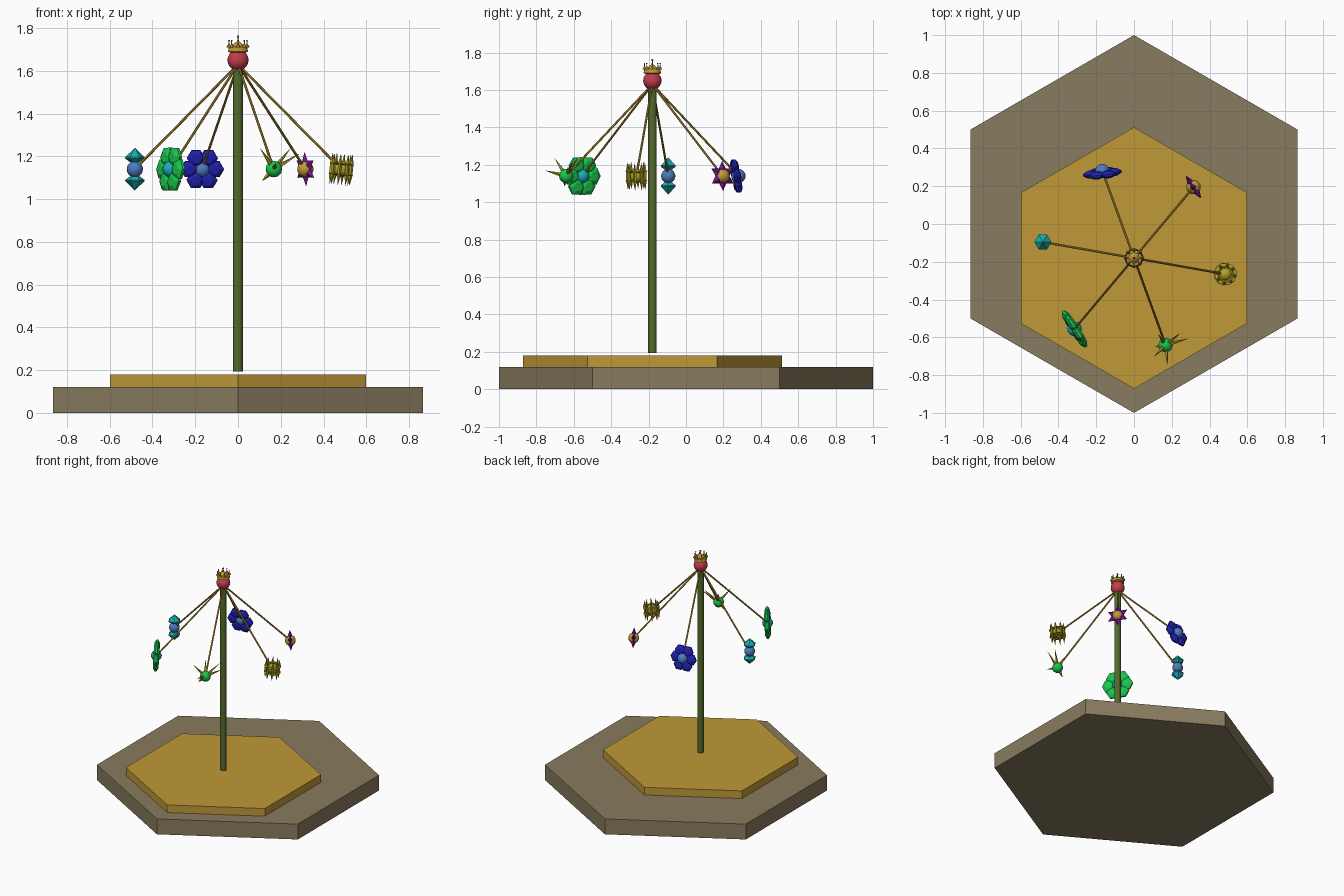
import bpy, bmesh, math
from mathutils import Matrix, Vector

if "Cube" in bpy.data.objects:
    bpy.data.objects.remove(bpy.data.objects["Cube"])

R = math.radians
T = Matrix.Translation
def rot(deg, axis):
    return Matrix.Rotation(R(deg), 4, axis)

def mat(name, *c):
    m = bpy.data.materials.new(name)
    m.diffuse_color = (*c, 1)
    m.use_nodes = True
    m.node_tree.nodes["Principled BSDF"].inputs["Base Color"].default_value = m.diffuse_color
    return m

TAUPE = mat("taupe stone", .25, .2, .115)
GOLD = mat("gold", .53, .32, .04)
OLIVE = mat("olive green", .09, .145, .025)
RED = mat("red", .55, .045, .075)
GREEN = mat("bright green", .01, .56, .075)
CYAN = mat("cyan", .01, .42, .45)
SKY = mat("mid blue", .075, .2, .52)
NAVY = mat("deep blue", .015, .015, .45)
PURPLE = mat("purple", .2, .005, .31)
YELLOW = mat("olive yellow", .45, .37, .02)

def finish(bm, name, m, smooth=False):
    bmesh.ops.recalc_face_normals(bm, faces=bm.faces)
    me = bpy.data.meshes.new(name)
    bm.to_mesh(me)
    bm.free()
    me.materials.append(m)
    for p in me.polygons:
        p.use_smooth = smooth
    o = bpy.data.objects.new(name, me)
    bpy.context.collection.objects.link(o)
    return o

def lathe(bm, profile, n, M=Matrix(), phase=0):
    """Revolve (radius, z) points around local z; zero radius makes a tip."""
    rings = []
    for r, z in profile:
        if r == 0:
            rings.append([bm.verts.new(M @ Vector((0, 0, z)))])
        else:
            rings.append([bm.verts.new(M @ Vector((r * math.cos(R(phase) + math.tau * i / n),
                          r * math.sin(R(phase) + math.tau * i / n), z))) for i in range(n)])
    for a, b in zip(rings, rings[1:]):
        for i in range(n):
            j = (i + 1) % n
            f = [a[i % len(a)], a[j % len(a)], b[j % len(b)], b[i % len(b)]]
            bm.faces.new(list(dict.fromkeys(f)))
    for ring in (rings[0], rings[-1]):
        if len(ring) > 2:
            bm.faces.new(ring)

def turned(name, m, profile, n, M=Matrix(), phase=0, smooth=False):
    bm = bmesh.new()
    lathe(bm, profile, n, M, phase)
    return finish(bm, name, m, smooth)

def ball(name, m, c, r, seg=20):
    bm = bmesh.new()
    bmesh.ops.create_uvsphere(bm, u_segments=seg, v_segments=seg // 2 + 2, radius=r, matrix=T(c))
    return finish(bm, name, m, True)

def aim(start, d):
    return T(start) @ Vector(d).to_track_quat('Z', 'Y').to_matrix().to_4x4()

AXIS = Vector((0, -.18, 0))

# stepped hexagonal plinth
turned("plinth", TAUPE, [(1, 0), (1, .12)], 6, phase=30)
turned("upper_step", GOLD, [(.692, .12), (.692, .18)], 6, T(AXIS), phase=30)

# mast, ball and crown
turned("mast", OLIVE, [(.023, .193), (.023, 1.63)], 16, T(AXIS))
ball("mast_ball", RED, AXIS + Vector((0, 0, 1.65)), .049, 24)
turned("crown_band", GOLD, [(.036, 1.685), (.047, 1.69), (.044, 1.705), (.042, 1.715), (.03, 1.715)], 16, T(AXIS))
bm = bmesh.new()
for k in range(8):
    p = AXIS + Vector((.042 * math.cos(k * math.pi / 4), .042 * math.sin(k * math.pi / 4), 1.71))
    lathe(bm, [(.013, 0), (.003, .016), (.002, .03)], 6, T(p))
lathe(bm, [(.03, 1.715), (.015, 1.73), (.003, 1.738), (.002, 1.76)], 8, T(AXIS))
finish(bm, "crown_points", GOLD)
bm = bmesh.new()
for k in range(8):
    p = AXIS + Vector((.042 * math.cos(k * math.pi / 4), .042 * math.sin(k * math.pi / 4), 1.741))
    bmesh.ops.create_icosphere(bm, subdivisions=1, radius=.0045, matrix=T(p))
finish(bm, "crown_beads", SKY)
ball("crown_top_bead", RED, AXIS + Vector((0, 0, 1.76)), .006, 8)

# hanging ropes, each with a ball at its end
top = AXIS + Vector((0, 0, 1.63))
ends = {}
for name, ang, m in (("star", 50, GOLD), ("blue_flower", 110, SKY), ("lantern", 170, SKY),
                     ("green_flower", 230, CYAN), ("thorn", 290, GREEN), ("cage", 350, YELLOW)):
    c = AXIS + Vector((.49 * math.cos(R(ang)), .49 * math.sin(R(ang)), 1.14))
    ends[name] = c
    turned(name + "_rope", GOLD, [(.006, 0), (.006, (c - top).length)], 8, aim(top, c - top))
    ball(name + "_ball", m, c, .038)

def petals(name, m, c, normal, tilt, phase, dist, profile, n, scale, along=False):
    """Six petals around a disc facing the given compass direction."""
    bm = bmesh.new()
    F = T(c) @ rot(normal, 'Z') @ rot(90 - tilt, 'Y')
    for k in range(6):
        M = F @ rot(phase + 60 * k, 'Z') @ T((dist, 0, 0)) @ Matrix.Diagonal((*scale, 1))
        if along:
            M = M @ rot(90, 'Y')
        lathe(bm, profile, n, M)
    finish(bm, name, m)

lens = [(.022, -.018), (.043, -.006), (.043, .006), (.022, .018)]
petals("blue_petals", NAVY, ends["blue_flower"] + Vector((0, -.012, 0)), 96, 10, 30 + 60, .06,
       lens, 6, (1, 1, 1))
petals("green_petals", GREEN, ends["green_flower"], 213, 3, 30, .066, lens, 6, (1.12, 1.2, 1.1))
petals("star_points", PURPLE, ends["star"], 34, 3, 0, .045,
       [(0, -.035), (.024, -.008), (0, .036)], 4, (1, 1, .65), True)

# lantern caps above and below the ball
for side, s in (("upper", 1), ("lower", -1)):
    turned(f"lantern_{side}_cap", CYAN, [(.024, s * .034), (.045, s * .05), (.045, s * .056), (0, s * .1)],
           6, T(ends["lantern"]))

# thorn spikes fanning up and out
bm = bmesh.new()
for d in ((-.065, -.065, .1), (.01, -.115, .03), (.125, .035, .075), (.08, .065, .1),
          (-.04, .06, .1), (-.055, -.01, -.055)):
    lathe(bm, [(.012, .02), (.009, .05), (0, Vector(d).length)], 5, aim(ends["thorn"], d))
finish(bm, "thorn_spikes", YELLOW)

# cage of upright spindles joined by two rings
bm = bmesh.new()
M = T(ends["cage"]) @ rot(350, 'Z') @ rot(6, 'Y')
for k in range(8):
    a = math.tau * k / 8
    S = M @ T((.047 * math.cos(a), .047 * math.sin(a), 0))
    lathe(bm, [(0, -.075), (.009, -.03), (.009, .03), (0, .075)], 5, S)
for z in (-.025, .025):
    lathe(bm, [(.042, z - .004), (.06, z), (.042, z + .004), (.038, z), (.042, z - .004)], 12, M)
bmesh.ops.remove_doubles(bm, verts=bm.verts, dist=1e-5)
finish(bm, "cage_bars", YELLOW)
